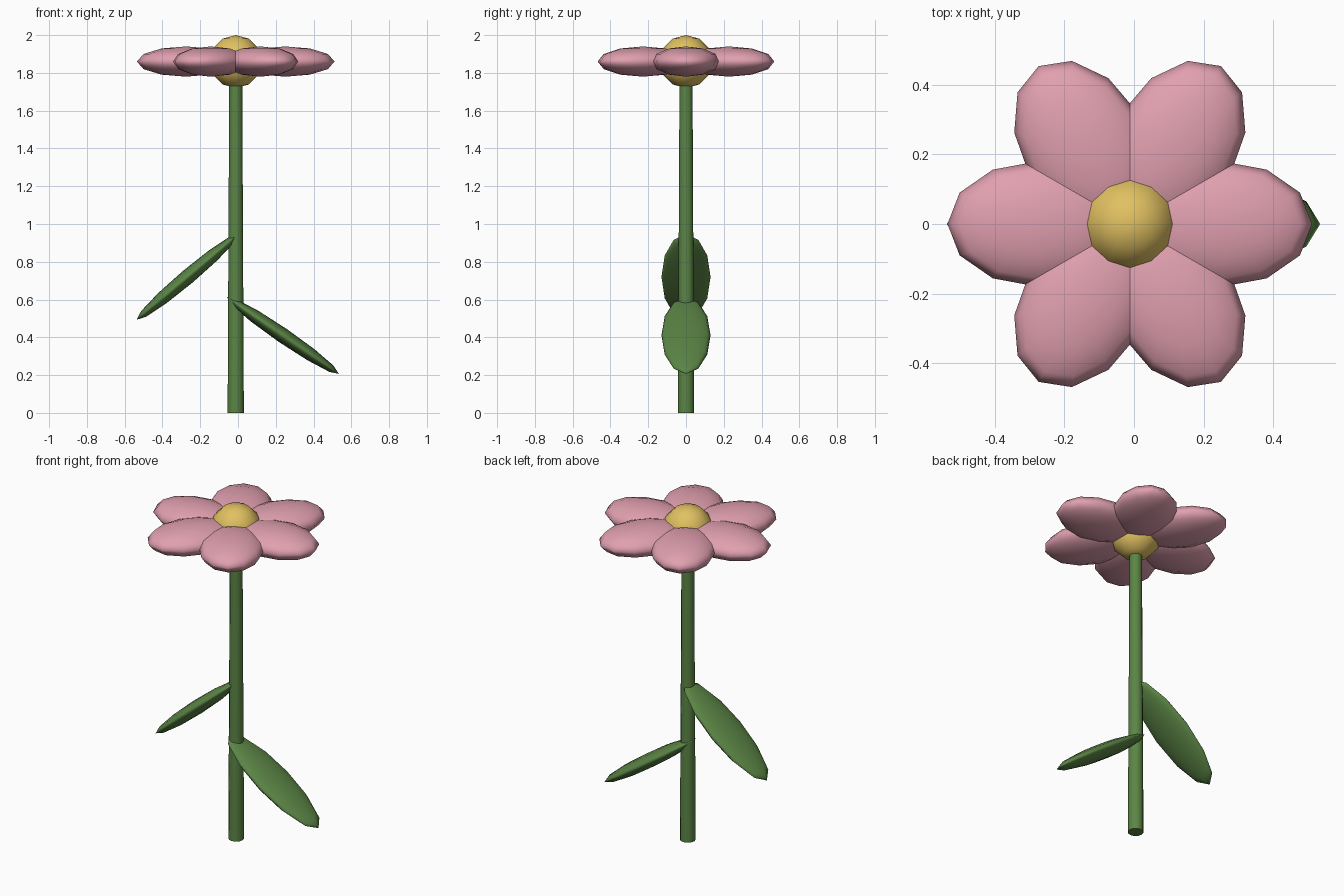
import bpy
from math import radians, cos, sin

cube = bpy.data.objects.get("Cube")
if cube:
    bpy.data.objects.remove(cube, do_unlink=True)


def material(name, colour):
    mat = bpy.data.materials.new(name)
    mat.use_nodes = True
    mat.diffuse_color = (*colour, 1)
    mat.node_tree.nodes["Principled BSDF"].inputs["Base Color"].default_value = (*colour, 1)
    return mat


pink = material("petal pink", (0.75, 0.35, 0.43))
yellow = material("centre yellow", (0.75, 0.53, 0.12))
green = material("stem green", (0.105, 0.235, 0.06))


def finish(name, mat):
    obj = bpy.context.object
    obj.name = name
    obj.data.materials.append(mat)
    return obj


def ellipsoid(name, mat, location, scale, rotation=(0, 0, 0)):
    bpy.ops.mesh.primitive_uv_sphere_add(segments=12, ring_count=6, radius=1,
                                         location=location, rotation=rotation)
    obj = finish(name, mat)
    obj.scale = scale
    bpy.ops.object.shade_smooth()
    return obj


AXIS = -0.012      # x of the stem
HEAD = 1.86        # height of the flower head

# Tapered stem
bpy.ops.mesh.primitive_cone_add(vertices=12, radius1=0.043, radius2=0.034,
                                depth=HEAD, location=(AXIS, 0, HEAD / 2))
finish("stem", green)
bpy.ops.object.shade_smooth_by_angle(angle=radians(40))

# Round flower centre
ellipsoid("flower_centre", yellow, (AXIS, 0, HEAD), (0.14, 0.14, 0.14))

# Ring of six petals
for i in range(6):
    a = radians(60 * i)
    ellipsoid(f"petal_{i + 1}", pink,
              (AXIS + 0.263 * cos(a), 0.263 * sin(a), HEAD),
              (0.26, 0.18, 0.08), (0, 0, a))

# Two drooping leaves
ellipsoid("left_leaf", green, (0.237, 0, 0.41), (0.36, 0.13, 0.04), (0, radians(34.4), 0))
ellipsoid("right_leaf", green, (-0.267, 0, 0.72), (0.352, 0.13, 0.04), (0, radians(-40.1), 0))
